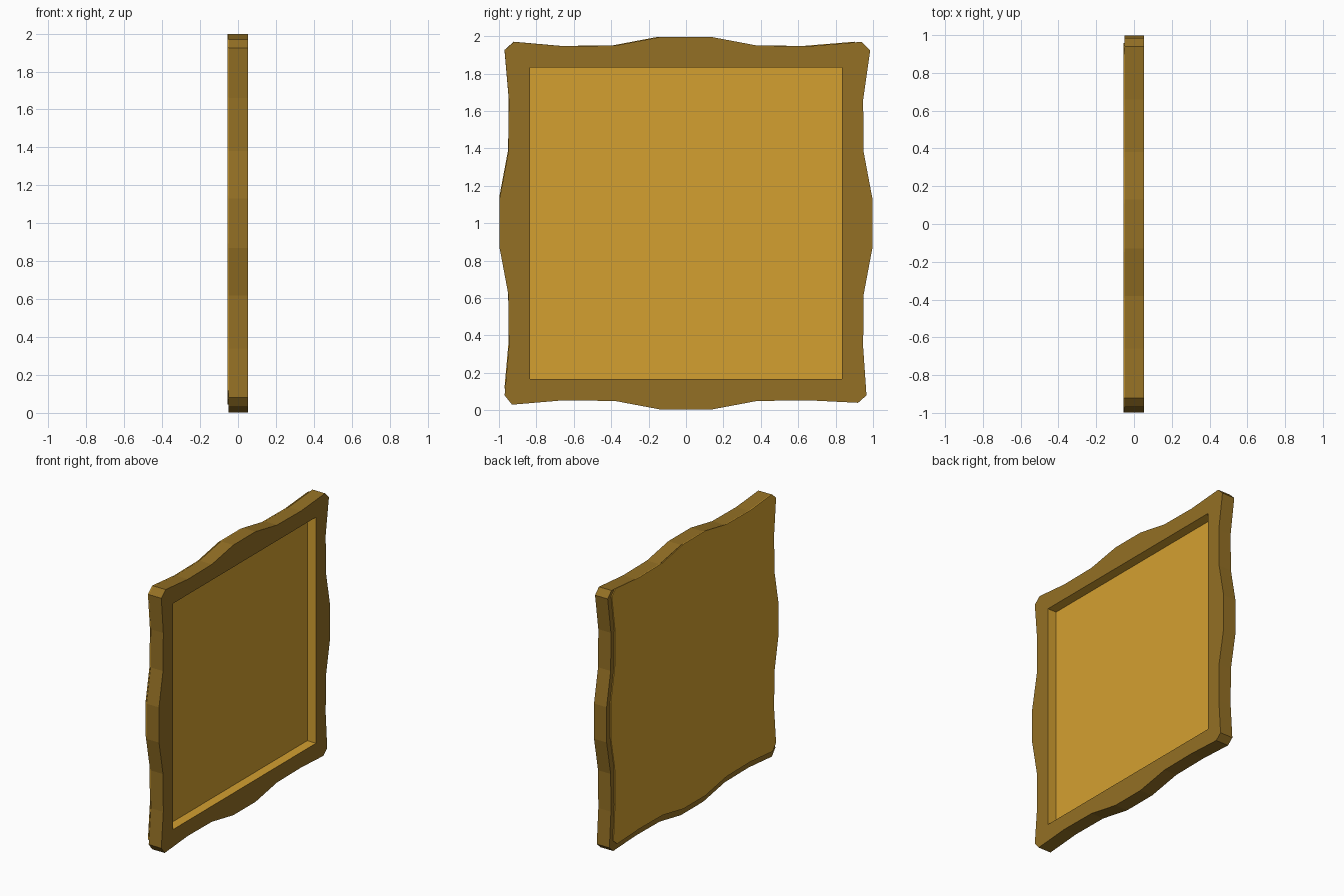
import bpy, bmesh
from mathutils import Vector

if "Cube" in bpy.data.objects:
    bpy.data.objects.remove(bpy.data.objects["Cube"])


def material(name, colour):
    m = bpy.data.materials.new(name)
    m.diffuse_color = (*colour, 1)
    m.use_nodes = True
    m.node_tree.nodes["Principled BSDF"].inputs["Base Color"].default_value = m.diffuse_color
    return m


gold = material("bright gold", (0.658, 0.352, 0.030))
brown = material("dark gold", (0.296, 0.162, 0.018))

# Outline in (y, z - 1): chipped corners joined by wavy sides
corners = [((0.94, 0.97), (0.985, 0.925)), ((0.965, -0.92), (0.92, -0.96)),
           ((-0.93, -0.97), (-0.97, -0.92)), ((-0.97, 0.925), (-0.92, 0.97))]
wave = [(0.66, 0.947), (0.38, 0.95), (0.13, 0.997), (-0.13, 0.997), (-0.38, 0.95), (-0.66, 0.947)]
outline = []
turns = [lambda t, r: (r, t), lambda t, r: (t, -r), lambda t, r: (-r, -t), lambda t, r: (-t, r)]
for pair, turn in zip(corners, turns):
    outline += pair
    outline += [turn(t, r) for t, r in wave]
HALF = 0.834
opening = [(-HALF, -HALF), (HALF, -HALF), (HALF, HALF), (-HALF, HALF)]


def slab(name, loops, x0, x1, mats):
    """Flat shape with optional holes, extruded from x0 to x1."""
    bm = bmesh.new()
    edges = []
    for loop in loops:
        vs = [bm.verts.new((x0, y, z + 1)) for y, z in loop]
        edges += [bm.edges.new((vs[i - 1], vs[i])) for i in range(len(vs))]
    bmesh.ops.triangle_fill(bm, edges=edges, use_beauty=True, normal=Vector((-1, 0, 0)))
    ext = bmesh.ops.extrude_face_region(bm, geom=bm.faces[:], use_keep_orig=True)
    moved = [v for v in ext["geom"] if isinstance(v, bmesh.types.BMVert)]
    bmesh.ops.translate(bm, verts=moved, vec=(x1 - x0, 0, 0))
    bmesh.ops.recalc_face_normals(bm, faces=bm.faces[:])
    # Walls of the opening take the second colour
    if len(mats) > 1:
        for f in bm.faces:
            c = f.calc_center_median()
            inside = abs(c.y) < HALF + 0.01 and abs(c.z - 1) < HALF + 0.01
            if abs(f.normal.x) < 0.5 and inside:
                f.material_index = 1
    me = bpy.data.meshes.new(name)
    bm.to_mesh(me)
    bm.free()
    for m in mats:
        me.materials.append(m)
    ob = bpy.data.objects.new(name, me)
    bpy.context.collection.objects.link(ob)
    return ob


# Wavy frame, sunken panel, and backing sheet showing a thin rim on two sides
slab("frame", [outline, opening], -0.05, 0.053, [brown, gold])
slab("panel", [opening], -0.05, -0.018, [gold])
backing = [(-1 + (y + 1) * 0.98, 1 + (z - 1) * 0.98) for y, z in outline]
slab("backing", [backing], -0.056, -0.049, [gold])
